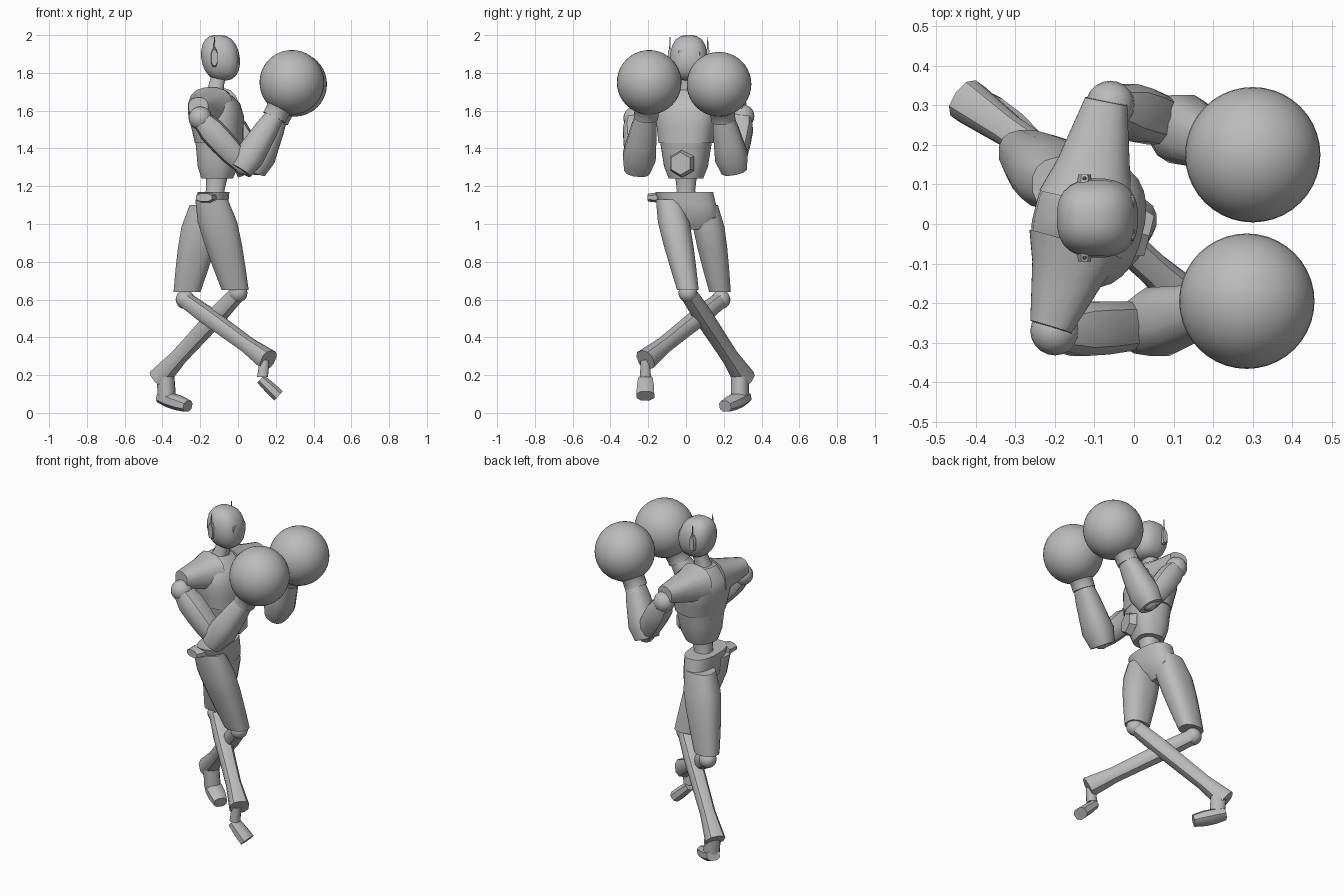
import bpy, bmesh, math
from mathutils import Vector

if "Cube" in bpy.data.objects:
    bpy.data.objects.remove(bpy.data.objects["Cube"], do_unlink=True)

SHADE = 0.5
grey = bpy.data.materials.new("plain grey")
grey.use_nodes = True
grey.diffuse_color = (SHADE, SHADE, SHADE, 1)
grey.node_tree.nodes["Principled BSDF"].inputs["Base Color"].default_value = grey.diffuse_color

UP = Vector((0, 0, 1))
FORWARD = Vector((1, 0, 0))
SIDEWAYS = Vector((0, 1, 0))
CHEST_FACING = Vector((1, -0.25, 0)).normalized()
CHEST_ACROSS = UP.cross(CHEST_FACING)
TOE_POINTING = Vector((0.8, -0.6, 0))
FOOT_ACROSS = UP.cross(TOE_POINTING)


def finish(name, bm):
    """Turn a bmesh into a smooth shaded object with crisp edges."""
    bmesh.ops.recalc_face_normals(bm, faces=bm.faces)
    mesh = bpy.data.meshes.new(name)
    bm.to_mesh(mesh)
    bm.free()
    mesh.materials.append(grey)
    part = bpy.data.objects.new(name, mesh)
    bpy.context.collection.objects.link(part)
    bpy.ops.object.select_all(action='DESELECT')
    bpy.context.view_layer.objects.active = part
    part.select_set(True)
    bpy.ops.object.shade_smooth_by_angle(angle=math.radians(40))


def rounded(value, power):
    """Bend a sine or cosine towards a rounded square."""
    return math.copysign(abs(value) ** (2 / power), value)


def tube(name, start, end, widths, side=SIDEWAYS, depth=1, level=False,
         sides=12, power=2.5, eased=False):
    """Closed tube with evenly spaced half widths; depth scales the other direction."""
    bm = bmesh.new()
    start, end = Vector(start), Vector(end)
    axis = UP if level else (end - start).normalized()
    side = (side - axis * side.dot(axis)).normalized()
    across = axis.cross(side)
    loops = []
    for k, width in enumerate(widths):
        t = k / (len(widths) - 1)
        if eased:
            t = (1 - math.cos(math.pi * t)) / 2
        centre = start.lerp(end, t)
        loop = []
        for i in range(sides):
            angle = math.tau * (i + 0.5) / sides
            u = rounded(math.cos(angle), power) * width
            v = rounded(math.sin(angle), power) * width * depth
            loop.append(bm.verts.new(centre + side * u + across * v))
        loops.append(loop)
    for low, high in zip(loops, loops[1:]):
        for i in range(sides):
            j = (i + 1) % sides
            bm.faces.new((low[i], low[j], high[j], high[i]))
    bm.faces.new(loops[0])
    bm.faces.new(loops[-1])
    finish(name, bm)


def ball(name, centre, radius, segments=20):
    bm = bmesh.new()
    bmesh.ops.create_uvsphere(bm, u_segments=segments, v_segments=segments // 2, radius=radius)
    bmesh.ops.translate(bm, verts=bm.verts, vec=centre)
    finish(name, bm)


# head: an egg with a flattened crown, plus visor and neck
steps = 10
egg = [0.1 * max(math.sin(math.pi * k / steps), 0.1) ** 0.7 for k in range(steps + 1)]
tube("head", (-0.08, 0.015, 1.76), (-0.105, 0.015, 2), egg, depth=1.03, level=True,
     sides=24, eased=True)
tube("visor", (-0.02, 0.015, 1.88), (0, 0.015, 1.88), [0.06, 0.058], depth=0.7, power=6)
tube("neck", (-0.13, 0, 1.68), (-0.1, 0.015, 1.79), [0.055, 0.042, 0.042], level=True)

# ear pads with antennae, one on each side of the head
for label, out in (("left", SIDEWAYS), ("right", -SIDEWAYS)):
    ear = Vector((-0.125, 0.015, 1.88)) + out * 0.1
    tube(label + "_ear", ear - out * 0.01, ear + out * 0.01, [0.02, 0.017],
         side=FORWARD, depth=2.6, sides=8)
    tube(label + "_antenna", ear, ear + UP * 0.11, [0.007, 0.002], sides=6)

# torso
tube("chest", (-0.1, 0, 1.43), (-0.13, 0.01, 1.71), [0.145, 0.155, 0.165, 0.15, 0.07],
     side=CHEST_ACROSS, depth=0.85, level=True, sides=24)
tube("abdomen", (-0.11, 0, 1.24), (-0.1, 0, 1.43), [0.09, 0.115, 0.125, 0.135],
     side=CHEST_ACROSS, depth=0.9, level=True, sides=20)
buckle = Vector((0, -0.02, 1.32))
tube("belt_buckle", buckle, buckle + CHEST_FACING * 0.04, [0.075, 0.06],
     side=CHEST_ACROSS, sides=6, power=2)
tube("spine", (-0.13, 0, 1.1), (-0.11, 0, 1.26), [0.07, 0.05, 0.06], level=True)

# arms, from shoulder joint to glove
arms = {
    "right": dict(cap=(-0.21, -0.26, 1.62), shoulder=(-0.2, -0.27, 1.56), elbow=(0.03, -0.255, 1.31),
                  wrist=(0.2, -0.21, 1.58), glove=(0.285, -0.195, 1.75)),
    "left": dict(cap=(-0.07, 0.31, 1.62), shoulder=(-0.06, 0.3, 1.57), elbow=(0.1, 0.25, 1.31),
                 wrist=(0.215, 0.195, 1.57), glove=(0.3, 0.175, 1.74)),
}
for label, joints in arms.items():
    cap, shoulder, elbow, wrist, glove = map(Vector, joints.values())
    collar = Vector((-0.13, 0, 1.61)).lerp(cap, 0.2)
    tube(label + "_shoulder_cap", collar, cap, [0.125, 0.095, 0.075, 0.055],
         side=CHEST_FACING, depth=0.9, sides=16)
    ball(label + "_shoulder_joint", shoulder, 0.062)
    tube(label + "_upper_arm", shoulder, elbow, [0.05, 0.07, 0.07, 0.065, 0.05], sides=10)
    ball(label + "_elbow", elbow, 0.052)
    tube(label + "_forearm", elbow.lerp(wrist, -0.1), wrist, [0.07, 0.09, 0.08, 0.07, 0.055], depth=0.9)
    tube(label + "_cuff", wrist.lerp(glove, -0.1), glove.lerp(wrist, 0.6), [0.065, 0.065, 0.1],
         sides=20, power=2)
    ball(label + "_glove", glove, 0.171, segments=40)

# hips and trousers
tube("hips", (-0.14, 0.05, 0.97), (-0.13, -0.01, 1.17), [0.06, 0.14, 0.15, 0.155],
     depth=0.55, level=True, sides=20)
tube("hip_flap", (-0.165, -0.13, 1.14), (-0.18, -0.195, 1.14), [0.06, 0.045],
     side=FORWARD, depth=0.5, sides=8)

# legs, crossing from knee to ankle
legs = {
    "right": dict(hip=(-0.14, -0.09, 1.13), hem=(-0.015, 0.01, 0.65),
                  knee=(0, 0.01, 0.635), ankle=(-0.42, 0.31, 0.18)),
    "left": dict(hip=(-0.17, 0.1, 1.1), hem=(-0.27, 0.18, 0.64),
                 knee=(-0.28, 0.185, 0.6), ankle=(0.16, -0.215, 0.28)),
}
for label, joints in legs.items():
    hip, hem, knee, ankle = map(Vector, joints.values())
    tube(label + "_thigh", hip, hem, [0.07, 0.085, 0.08, 0.07, 0.058],
         depth=1.25, level=True, sides=16)
    ball(label + "_knee", knee, 0.05)
    tube(label + "_shin", knee, ankle, [0.042, 0.048, 0.045, 0.043, 0.057],
         side=(ankle - knee).cross(UP), sides=10)

# feet
tube("right_ankle", (-0.385, 0.285, 0.2), (-0.375, 0.285, 0.07), [0.045, 0.045],
     side=FOOT_ACROSS, level=True)
heel = Vector((-0.41, 0.315, 0.085))
toe = heel + TOE_POINTING * 0.18 - UP * 0.05
tube("right_foot", heel, toe, [0.04, 0.05, 0.05, 0.04], side=FOOT_ACROSS, depth=0.8, sides=8)
tube("left_ankle", (0.14, -0.215, 0.28), (0.13, -0.215, 0.19), [0.025, 0.03], level=True)
tube("left_foot", (0.12, -0.215, 0.18), (0.215, -0.215, 0.09), [0.04, 0.048, 0.05],
     depth=0.7, sides=8)
